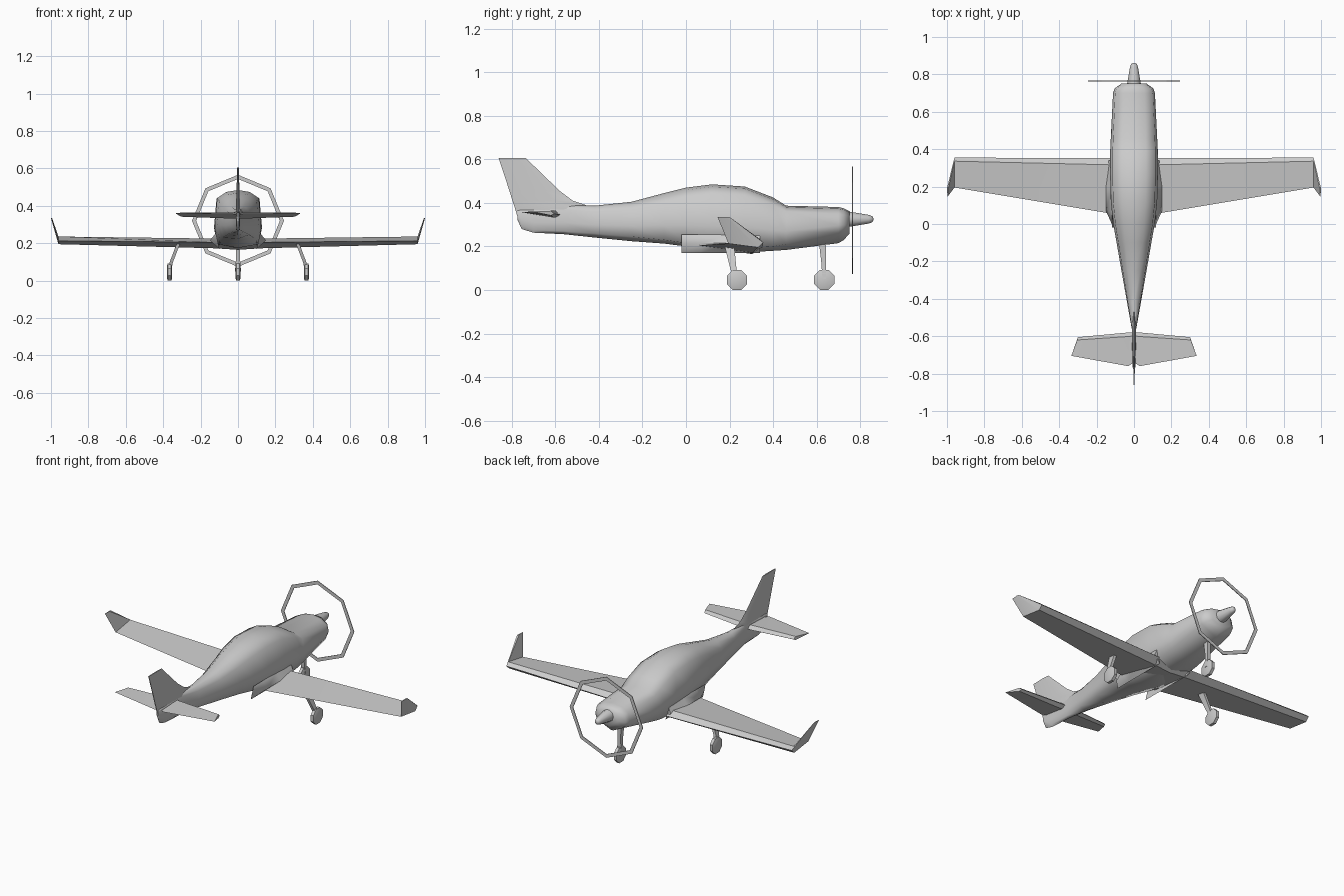
import bpy, bmesh
from math import sin, cos, pi, radians

if "Cube" in bpy.data.objects:
    bpy.data.objects.remove(bpy.data.objects["Cube"])


def loft(name, rings, closed=False, angle=35):
    """Skin a list of equal-length rings; cap the ends unless closed."""
    bm = bmesh.new()
    vs = [[bm.verts.new(p) for p in r] for r in rings]
    n = len(rings[0])
    pairs = list(zip(vs, vs[1:])) + ([(vs[-1], vs[0])] if closed else [])
    for a, b in pairs:
        for i in range(n):
            j = (i + 1) % n
            bm.faces.new((a[i], a[j], b[j], b[i]))
    if not closed:
        bm.faces.new(vs[0])
        bm.faces.new(vs[-1])
    bmesh.ops.recalc_face_normals(bm, faces=bm.faces)
    me = bpy.data.meshes.new(name)
    bm.to_mesh(me)
    bm.free()
    ob = bpy.data.objects.new(name, me)
    bpy.context.collection.objects.link(ob)
    bpy.ops.object.select_all(action='DESELECT')
    ob.select_set(True)
    bpy.context.view_layer.objects.active = ob
    bpy.ops.object.shade_smooth_by_angle(angle=radians(angle))
    return ob


def mirrored(half):
    """Extend half-span sections (starting at x = 0) to the other side."""
    return [[(-x, y, z) for x, y, z in r] for r in reversed(half[1:])] + half


# Fuselage: y, half width, top, shoulder, lower edge, bottom
stations = [
    (-.775, .006, .365, .36, .335, .325),
    (-.755, .008, .37, .36, .295, .28),
    (-.70, .010, .37, .36, .275, .263),
    (-.56, .012, .39, .37, .27, .256),
    (-.42, .037, .387, .36, .26, .241),
    (-.25, .067, .405, .37, .245, .224),
    (-.10, .093, .445, .40, .23, .213),
    (.00, .111, .470, .425, .215, .20),
    (.12, .124, .485, .442, .195, .175),
    (.27, .128, .475, .435, .19, .172),
    (.40, .127, .425, .39, .20, .180),
    (.46, .124, .387, .36, .21, .184),
    (.70, .112, .381, .35, .262, .215),
    (.725, .103, .375, .345, .27, .23),
    (.75, .068, .362, .34, .285, .258),
]
body = []
for y, w, top, sh, low, bot in stations:
    mid = sh * .4 + low * .6
    side = [(.5 * w, top * .75 + sh * .25), (.9 * w, sh), (w, mid), (.88 * w, low)]
    body.append([(0, y, top)] + [(x, y, z) for x, z in side] + [(0, y, bot)]
                + [(-x, y, z) for x, z in reversed(side)])
loft("fuselage", body, angle=75)


# Main wing with swept winglets
def section(x, le, te, zle, ztop, zte, zbot):
    c = le - te
    return [(x, le, zle), (x, le - .12 * c, ztop), (x, te, zte), (x, le - .15 * c, zbot)]


wing = [section(0, .352, .035, .198, .222, .203, .165),
        section(.12, .352, .055, .200, .225, .205, .173),
        section(.96, .355, .195, .218, .236, .213, .195),
        [(.998, .20, .335), (.994, .185, .335), (.997, .145, .335), (1, .185, .335)]]
loft("wing", mirrored(wing))

# Wing root fillets
for s, side in ((1, "right"), (-1, "left")):
    loft(f"{side}_wing_fillet", [
        [(s * .10, y, .17), (s * x, y, .215), (s * .118, y, .255)]
        for y, x in ((-.02, .11), (.07, .15), (.2, .15), (.34, .135))], angle=60)

# Tailplane
tail = [section(0, -.578, -.74, .345, .364, .355, .332),
        section(.03, -.58, -.76, .345, .364, .358, .332),
        [(.30, -.605, .35), (.304, -.62, .364), (.335, -.705, .36), (.304, -.62, .342)]]
loft("tailplane", mirrored(tail))

# Fin and rudder: z, front y, back y, half thickness
fin = [(.33, -.42, -.772, .012), (.39, -.46, -.79, .011),
       (.41, -.52, -.797, .010), (.455, -.58, -.811, .009), (.605, -.735, -.86, .004)]
loft("fin", [[(0, f, z), (t, f * .7 + b * .3, z), (.002, b, z),
              (-.002, b, z), (-t, f * .7 + b * .3, z)] for z, f, b, t in fin])

# Spinner
loft("spinner", [[(r * cos(i * pi / 5), y, .325 + r * sin(i * pi / 5)) for i in range(10)]
                 for y, r in ((.73, .04), (.76, .035), (.84, .021), (.855, .015), (.86, .007))],
     angle=50)

# Propeller sweep: flat octagonal hoop
loft("propeller_hoop", [[(r * cos(i * pi / 4), y, .32 + r * sin(i * pi / 4))
                         for r, y in ((.246, .763), (.246, .767), (.224, .767), (.224, .763))]
                        for i in range(8)], closed=True)


# Landing gear
def wheel(name, x, y):
    loft(name, [[(x + dx, y + r * cos((i + .5) * pi / 4), .046 + r * sin((i + .5) * pi / 4))
                 for i in range(8)]
                for dx, r in ((-.014, .035), (-.009, .05), (.009, .05), (.014, .035))])


def strut(name, path):
    """path: x, centre y, z, half width, half depth"""
    loft(name, [[(x + a * w, y + b * d, z) for a, b in ((1, 1), (-1, 1), (-1, -1), (1, -1))]
                for x, y, z, w, d in path])


wheel("nose_wheel", 0, .635)
strut("nose_strut", [(0, .625, .25, .013, .018), (0, .632, .13, .010, .011),
                     (0, .635, .05, .016, .008)])
for s, side in ((1, "right"), (-1, "left")):
    wheel(f"{side}_main_wheel", s * .366, .235)
    strut(f"{side}_main_strut", [(s * .318, .20, .20, .009, .022),
                                 (s * .358, .218, .095, .009, .014),
                                 (s * .366, .235, .05, .009, .008)])
